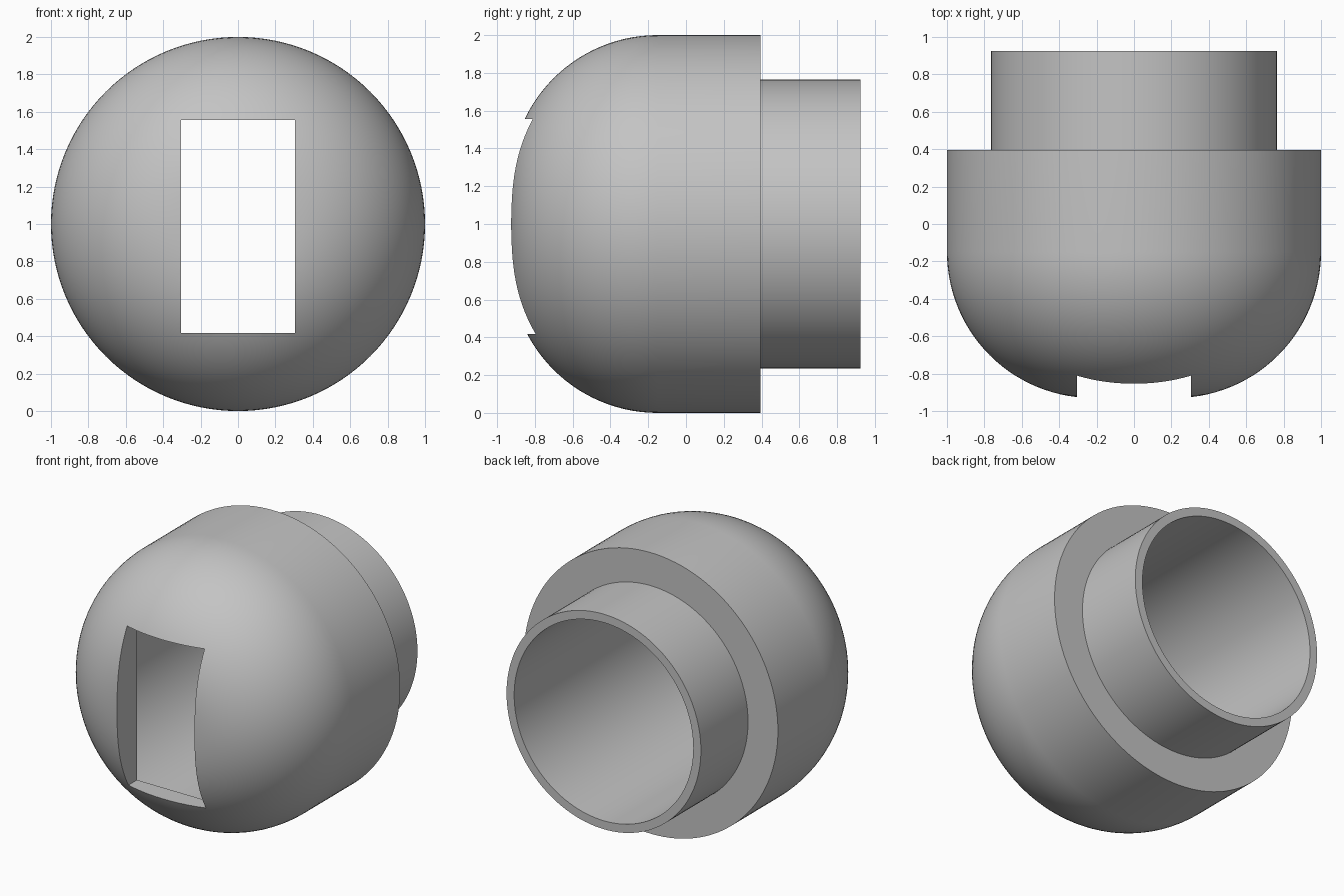
import bpy, bmesh, math
from mathutils import Vector, Matrix

old = bpy.data.objects.get("Cube")
if old:
    bpy.data.objects.remove(old, do_unlink=True)

grey = bpy.data.materials.new("plain grey")
grey.use_nodes = True
colour = (0.55, 0.55, 0.55, 1)
grey.diffuse_color = colour
grey.node_tree.nodes["Principled BSDF"].inputs["Base Color"].default_value = colour

# Dimensions: body, rounded shoulder, rear collar, bore and slot
BODY_R, COLLAR_R, BORE_R = 1.0, 0.765, 0.705
FILLET, FILLET_Y = 0.78, -0.15
STEP_Y, BACK_Y, INNER_Y = 0.395, 0.925, -0.70
SLOT_X, SLOT_BOTTOM, SLOT_TOP = 0.305, 0.418, 1.556
SEGMENTS, ARC_STEPS = 128, 28


def make_object(name, bm):
    bmesh.ops.recalc_face_normals(bm, faces=bm.faces[:])
    mesh = bpy.data.meshes.new(name)
    bm.to_mesh(mesh)
    bm.free()
    obj = bpy.data.objects.new(name, mesh)
    bpy.context.collection.objects.link(obj)
    return obj


# Cross-section as (radius, y): front, shoulder, step, collar, bore, inner front
profile = [(0, FILLET_Y - FILLET)]
for i in range(ARC_STEPS + 1):
    a = math.pi / 2 * i / ARC_STEPS
    profile.append((BODY_R - FILLET + FILLET * math.sin(a), FILLET_Y - FILLET * math.cos(a)))
profile += [(BODY_R, STEP_Y), (COLLAR_R, STEP_Y), (COLLAR_R, BACK_Y),
            (BORE_R, BACK_Y), (BORE_R, INNER_Y), (0, INNER_Y)]

# Hollow domed cap, revolved about the front-to-back axis
bm = bmesh.new()
verts = [bm.verts.new((r, y, 1)) for r, y in profile]
edges = [bm.edges.new(pair) for pair in zip(verts, verts[1:])]
bmesh.ops.spin(bm, geom=verts + edges, cent=Vector((0, 0, 1)), axis=Vector((0, 1, 0)),
               angle=2 * math.pi, steps=SEGMENTS)
bmesh.ops.remove_doubles(bm, verts=bm.verts[:], dist=0.0001)
cap = make_object("domed_cap", bm)
cap.data.materials.append(grey)

# Rectangular slot through the front wall
bm = bmesh.new()
bmesh.ops.create_cube(bm, size=1, matrix=Matrix.Translation((0, -0.8, (SLOT_TOP + SLOT_BOTTOM) / 2))
                      @ Matrix.Diagonal((2 * SLOT_X, 0.6, SLOT_TOP - SLOT_BOTTOM, 1)))
cutter = make_object("slot_cutter", bm)
cutter.hide_render = True
cutter.data.materials.append(grey)

cut = cap.modifiers.new("slot", 'BOOLEAN')
cut.operation = 'DIFFERENCE'
cut.solver = 'EXACT'
cut.object = cutter

bpy.ops.object.select_all(action='DESELECT')
cap.select_set(True)
bpy.context.view_layer.objects.active = cap
bpy.ops.object.modifier_apply(modifier=cut.name)
bpy.data.objects.remove(cutter, do_unlink=True)
bpy.ops.object.shade_smooth_by_angle(angle=math.radians(30))
